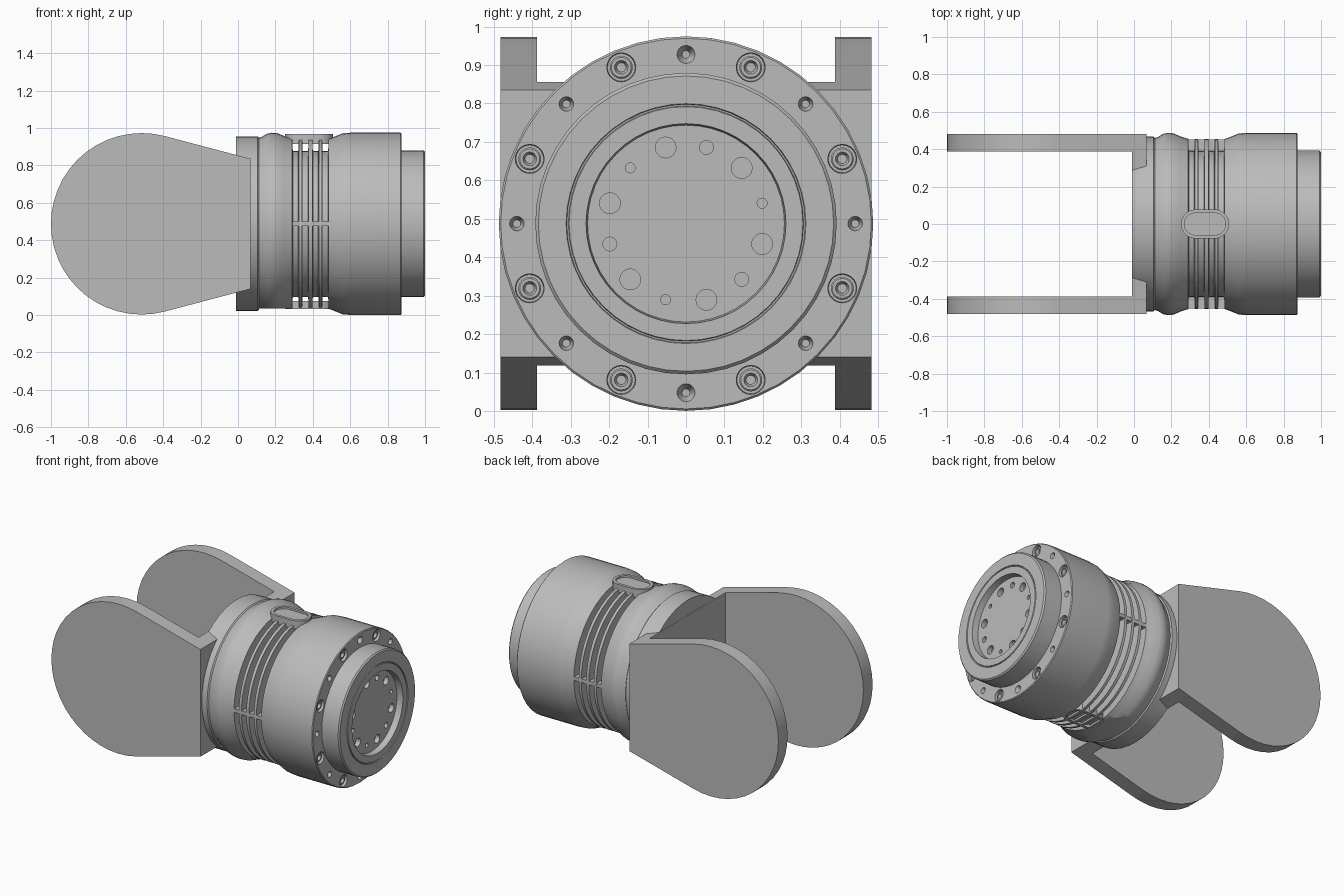
import bpy, bmesh
from math import sin, cos, pi, radians, atan2, acos, hypot
from mathutils import Matrix, Vector

if "Cube" in bpy.data.objects:
    bpy.data.objects.remove(bpy.data.objects["Cube"])

AXIS_Z = 0.4875
grey = bpy.data.materials.new("plain grey")
grey.use_nodes = True
grey.diffuse_color = (0.5, 0.5, 0.5, 1)
grey.node_tree.nodes["Principled BSDF"].inputs["Base Color"].default_value = (0.5, 0.5, 0.5, 1)


def finish(name, bm, smooth=False):
    bmesh.ops.recalc_face_normals(bm, faces=bm.faces)
    mesh = bpy.data.meshes.new(name)
    bm.to_mesh(mesh)
    bm.free()
    mesh.materials.append(grey)
    ob = bpy.data.objects.new(name, mesh)
    bpy.context.collection.objects.link(ob)
    if smooth:
        shade(ob)
    return ob


def activate(ob):
    bpy.ops.object.select_all(action='DESELECT')
    ob.select_set(True)
    bpy.context.view_layer.objects.active = ob


def shade(ob):
    activate(ob)
    bpy.ops.object.shade_smooth_by_angle(angle=radians(25))


def revolve(bm, profile, segs):
    """Spin (x, radius) points about the body axis; both ends lie on the axis."""
    verts = [bm.verts.new((x, 0, AXIS_Z + r)) for x, r in profile]
    edges = [bm.edges.new(p) for p in zip(verts, verts[1:])]
    bmesh.ops.spin(bm, geom=verts + edges, cent=(0, 0, AXIS_Z), axis=(1, 0, 0),
                   angle=2 * pi, steps=segs, use_duplicate=False)
    bmesh.ops.remove_doubles(bm, verts=bm.verts, dist=1e-5)


def box(bm, lo, hi):
    size = [b - a for a, b in zip(lo, hi)]
    mid = [(a + b) / 2 for a, b in zip(lo, hi)]
    bmesh.ops.create_cube(bm, size=1, matrix=Matrix.Translation(mid) @ Matrix.Diagonal((*size, 1)))


def prism(bm, points, offset):
    face = bm.faces.new([bm.verts.new(p) for p in points])
    out = bmesh.ops.extrude_face_region(bm, geom=[face])["geom"]
    moved = [v for v in out if isinstance(v, bmesh.types.BMVert)]
    bmesh.ops.translate(bm, verts=moved, vec=offset)
    return [f for f in out if isinstance(f, bmesh.types.BMFace)][0]


def cut(ob, bm):
    cutter = finish("cutter", bm)
    cutter.hide_render = True
    mod = ob.modifiers.new("cut", 'BOOLEAN')
    mod.operation = 'DIFFERENCE'
    mod.solver = 'EXACT'
    mod.object = cutter
    activate(ob)
    bpy.ops.object.modifier_apply(modifier=mod.name)
    bpy.data.objects.remove(cutter)


def drill(bm, angle, ring, x, depth, r_open, r_end):
    """Add a round, optionally tapered, hole cutter that opens toward +x."""
    lift = 0.004
    pos = Vector((x - depth / 2 + lift / 2, ring * cos(angle), AXIS_Z + ring * sin(angle)))
    bmesh.ops.create_cone(bm, cap_ends=True, segments=20, radius1=r_end, radius2=r_open,
                          depth=depth + lift,
                          matrix=Matrix.Translation(pos) @ Matrix.Rotation(pi / 2, 4, 'Y'))


# Turned body with bulged collar, cooling grooves, flange and stepped nose
profile = [(-0.01, 0), (-0.01, 0.467), (0.105, 0.467), (0.112, 0.46), (0.13, 0.466),
           (0.155, 0.482), (0.18, 0.487), (0.21, 0.485), (0.25, 0.468), (0.29, 0.455)]
for x in (0.29, 0.343, 0.397, 0.45):
    profile += [(x, 0.455), (x + 0.003, 0.39), (x + 0.032, 0.39), (x + 0.035, 0.455)]
profile = [p for i, p in enumerate(profile) if p not in profile[:i]]
profile += [(0.495, 0.458), (0.56, 0.484), (0.6, 0.487), (0.87, 0.487), (0.875, 0.482),
            (0.875, 0.392), (0.992, 0.392), (1.0, 0.384), (1.0, 0.312), (0.994, 0.31),
            (0.994, 0.306), (1.0, 0.304), (1.0, 0.26), (0.96, 0.256), (0.96, 0)]
bm = bmesh.new()
revolve(bm, profile, 48)
body = finish("motor_body", bm)

# Flat underside on the collar and fins
bm = bmesh.new()
box(bm, (0.1121, -0.4, -0.2), (0.488, 0.4, 0.035))
cut(body, bm)

# Flange bolt holes: eight counterbores alternating with eight plain holes
bm = bmesh.new()
for k in range(8):
    a = k * pi / 4
    drill(bm, a + pi / 8, 0.44, 0.875, 0.03, 0.038, 0.036)
    drill(bm, a, 0.44, 0.875, 0.035, 0.025 if k in (2, 6) else 0.02, 0.01)
# Nose holes: six large alternating with six small
for k in range(6):
    a = k * pi / 3
    drill(bm, a + pi / 4, 0.205, 0.96, 0.03, 0.027, 0.027)
    r = 0.018 if k % 2 else 0.013
    drill(bm, a + pi / 12, 0.205, 0.96, 0.03, r, r)
cut(body, bm)
shade(body)

# Bolt heads with sockets, set into the counterbores
for k in range(8):
    a = (k + 0.5) * pi / 4
    bm = bmesh.new()
    revolve(bm, [(0.84, 0), (0.84, 0.03), (0.862, 0.03), (0.866, 0.026),
                 (0.866, 0.018), (0.85, 0.012), (0.85, 0)], 18)
    bmesh.ops.translate(bm, verts=bm.verts, vec=(0, 0.44 * cos(a), 0.44 * sin(a)))
    finish("flange_bolt_%d" % (k + 1), bm, True)

# Short ribs bridging the grooves on both sides
for side, name in ((-1, "right"), (1, "left")):
    bm = bmesh.new()
    lo, hi = sorted((side * 0.37, side * 0.453))
    box(bm, (0.288, lo, AXIS_Z - 0.012), (0.492, hi, AXIS_Z + 0.012))
    finish(name + "_groove_rib", bm)


# Oval covers above and below, each with a raised rim
def oval_cover(name, z_in, z_out, sink):
    bm = bmesh.new()
    pts = []
    for i in range(24):
        a = -pi / 2 + (i + 0.5) * 2 * pi / 24
        pts.append((0.38 + 0.077 * cos(a) + (0.052 if cos(a) > 0 else -0.052),
                    0.077 * sin(a), z_in))
    top = prism(bm, pts, (0, 0, z_out - z_in))
    bmesh.ops.inset_region(bm, faces=[top], thickness=0.018)
    out = bmesh.ops.extrude_face_region(bm, geom=[top])["geom"]
    bmesh.ops.delete(bm, geom=[top], context='FACES_ONLY')
    bmesh.ops.translate(bm, verts=[v for v in out if isinstance(v, bmesh.types.BMVert)],
                        vec=(0, 0, sink))
    finish(name, bm, True)


oval_cover("top_oval_cover", 0.915, 0.968, -0.012)
oval_cover("bottom_oval_cover", 0.075, 0.032, 0.015)

# Yoke arms: round lobe joined by tangents to a narrower root
cx, radius, root_x, root_h = -0.515, 0.485, 0.068, 0.3475
tangent = atan2(root_h, root_x - cx) + acos(radius / hypot(root_x - cx, root_h))
steps = 28
for side, name in ((-1, "right_arm"), (1, "left_arm")):
    bm = bmesh.new()
    pts = [(root_x, side * 0.388, AXIS_Z - root_h), (root_x, side * 0.388, AXIS_Z + root_h)]
    for i in range(steps + 1):
        a = tangent + (2 * pi - 2 * tangent) * i / steps
        pts.append((cx + radius * cos(a), side * 0.388, AXIS_Z + radius * sin(a)))
    prism(bm, pts, (0, side * 0.094, 0))
    finish(name, bm, True)

# Yoke web tying the arms together behind the body, tapered like the arms
bm = bmesh.new()
inner_x, inner_h = -0.012, root_h + 0.021
prism(bm, [(root_x, -0.39, AXIS_Z - root_h), (root_x, -0.39, AXIS_Z + root_h),
           (inner_x, -0.39, AXIS_Z + inner_h), (inner_x, -0.39, AXIS_Z - inner_h)], (0, 0.78, 0))
finish("yoke_web", bm)
